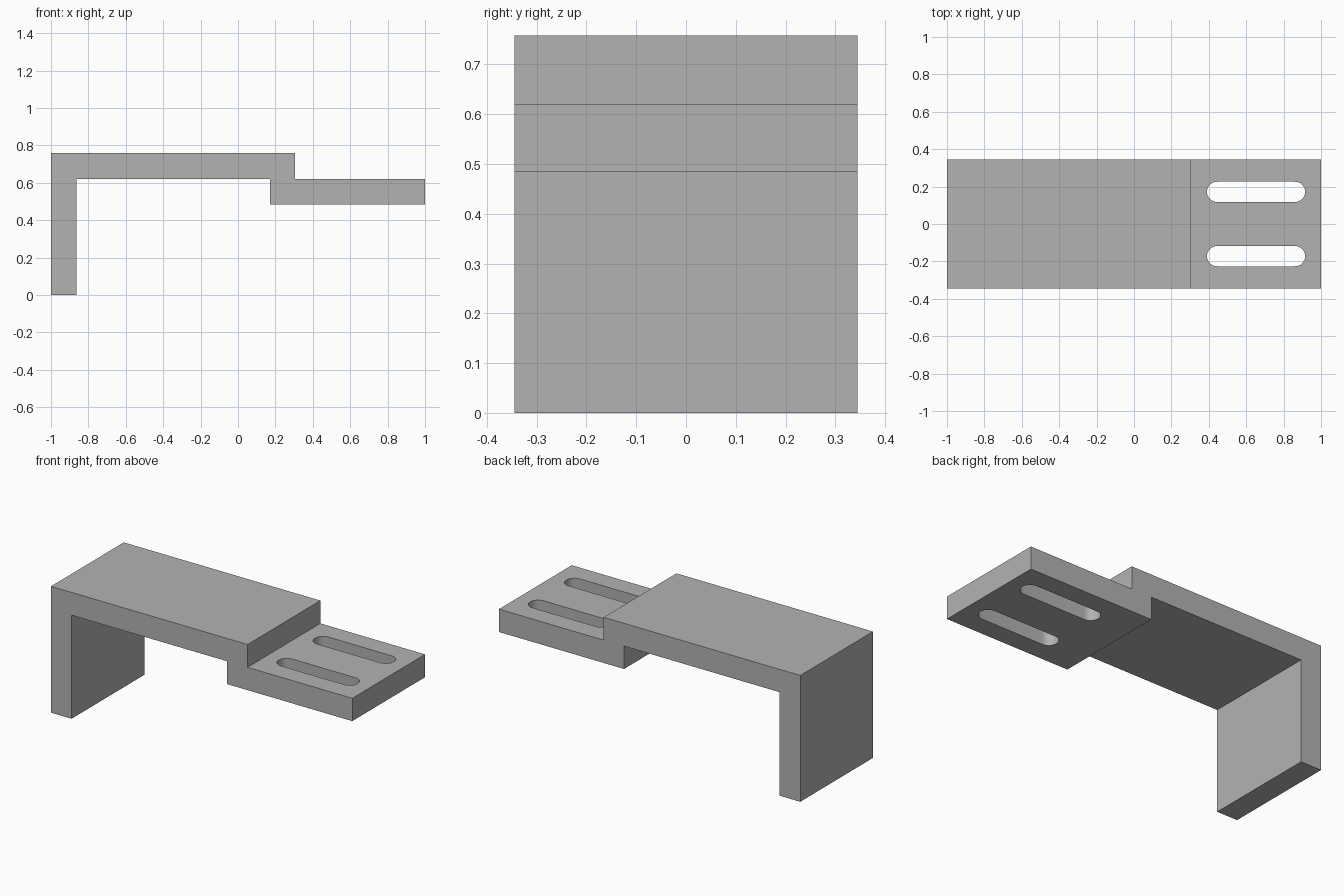
import bpy
import bmesh
from math import cos, sin, pi

cube = bpy.data.objects.get("Cube")
if cube:
    bpy.data.objects.remove(cube, do_unlink=True)

DEPTH = 0.69
THICK = 0.137
TOP = 0.758
MID = TOP - THICK
LOW = MID - THICK

# Plain grey metal
metal = bpy.data.materials.new("grey metal")
metal.use_nodes = True
grey = (0.45, 0.45, 0.45, 1)
metal.diffuse_color = grey
metal.node_tree.nodes["Principled BSDF"].inputs["Base Color"].default_value = grey


def prism(name, points, direction):
    """Extrude a closed outline of 3D points along a direction."""
    bm = bmesh.new()
    face = bm.faces.new([bm.verts.new(p) for p in points])
    extruded = bmesh.ops.extrude_face_region(bm, geom=[face])["geom"]
    verts = [v for v in extruded if isinstance(v, bmesh.types.BMVert)]
    bmesh.ops.translate(bm, verts=verts, vec=direction)
    bmesh.ops.recalc_face_normals(bm, faces=bm.faces)
    mesh = bpy.data.meshes.new(name)
    bm.to_mesh(mesh)
    bm.free()
    mesh.materials.append(metal)
    obj = bpy.data.objects.new(name, mesh)
    bpy.context.collection.objects.link(obj)
    return obj


def slot_outline(x0, x1, y, radius, z, steps=16):
    """Rounded slot: a half circle at each end."""
    points = []
    for centre, start in ((x1 - radius, -pi / 2), (x0 + radius, pi / 2)):
        for i in range(steps + 1):
            a = start + pi * i / steps
            points.append((centre + radius * cos(a), y + radius * sin(a), z))
    return points


# Stepped bracket: leg, top plate and lowered tab in one profile
profile = [(-1, 0), (THICK - 1, 0), (THICK - 1, MID), (0.17, MID), (0.17, LOW),
           (1, LOW), (1, MID), (0.305, MID), (0.305, TOP), (-1, TOP)]
bracket = prism("stepped_bracket", [(x, -DEPTH / 2, z) for x, z in profile], (0, DEPTH, 0))
bpy.context.view_layer.objects.active = bracket
bracket.select_set(True)

# Two long slots through the tab
for side in (-1, 1):
    outline = slot_outline(0.39, 0.915, side * 0.172, 0.054, LOW - 0.1)
    cutter = prism("slot_cutter", outline, (0, 0, THICK + 0.2))
    cutter.hide_render = True
    cut = bracket.modifiers.new("slot", "BOOLEAN")
    cut.operation = "DIFFERENCE"
    cut.solver = "EXACT"
    cut.object = cutter
    bpy.ops.object.modifier_apply(modifier=cut.name)
    bpy.data.objects.remove(cutter, do_unlink=True)

bpy.ops.object.shade_smooth_by_angle(angle=pi / 6)
